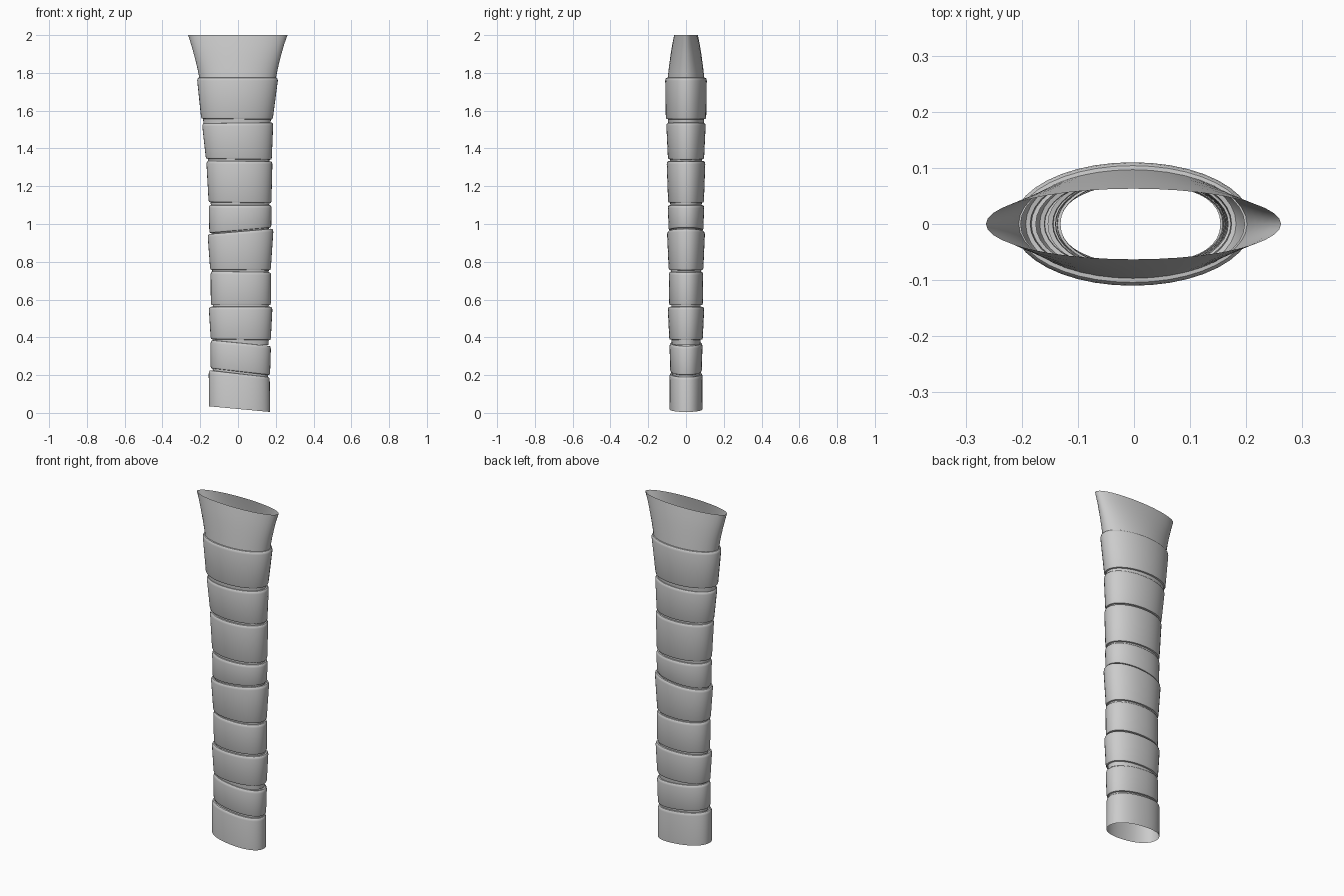
import bpy, bmesh, math

cube = bpy.data.objects.get("Cube")
if cube:
    bpy.data.objects.remove(cube, do_unlink=True)

SIDES = 40

grey = bpy.data.materials.new("neutral_grey")
grey.use_nodes = True
colour = (0.6, 0.6, 0.6, 1)
grey.diffuse_color = colour
grey.node_tree.nodes["Principled BSDF"].inputs["Base Color"].default_value = colour


def ring(bm, section, inset=0, lift=0, power=2):
    """Tilted oval; section = (z left, z right, x left, x right, half depth)."""
    z_left, z_right, x_left, x_right, depth = section
    middle = (x_left + x_right) / 2
    half = (x_right - x_left) / 2 - inset
    depth -= inset
    verts = []
    for i in range(SIDES):
        angle = math.tau * i / SIDES
        c, s = math.cos(angle), math.sin(angle)
        c = math.copysign(abs(c) ** (2 / power), c)
        s = math.copysign(abs(s) ** (2 / power), s)
        z = z_left + (z_right - z_left) * (c + 1) / 2 + lift
        verts.append(bm.verts.new((middle + half * c, depth * s, z)))
    return verts


def tube(name, rings, bm):
    """Skin consecutive rings as one open sleeve."""
    for low, high in zip(rings, rings[1:]):
        for i in range(SIDES):
            j = (i + 1) % SIDES
            bm.faces.new((low[i], low[j], high[j], high[i]))
    mesh = bpy.data.meshes.new(name)
    bm.to_mesh(mesh)
    bm.free()
    mesh.materials.append(grey)
    obj = bpy.data.objects.new(name, mesh)
    bpy.context.collection.objects.link(obj)
    bpy.ops.object.select_all(action='DESELECT')
    obj.select_set(True)
    bpy.context.view_layer.objects.active = obj
    bpy.ops.object.shade_smooth_by_angle(angle=math.radians(40))


# Lower and upper section of each wrapped band, bottom to top
bands = [
    ((.035, .005, -.154, .17, .087), (.225, .19, -.155, .168, .088)),
    ((.235, .2, -.145, .17, .084), (.385, .355, -.145, .174, .087)),
    ((.39, .385, -.145, .174, .089), (.562, .562, -.154, .182, .096)),
    ((.57, .57, -.144, .174, .089), (.75, .745, -.145, .175, .091)),
    ((.757, .755, -.148, .174, .092), (.947, .975, -.16, .187, .1)),
    ((.952, .98, -.152, .176, .092), (1.1, 1.1, -.154, .178, .096)),
    ((1.115, 1.11, -.156, .177, .095), (1.335, 1.332, -.167, .182, .102)),
    ((1.345, 1.34, -.171, .179, .096), (1.533, 1.537, -.189, .186, .104)),
    ((1.557, 1.553, -.196, .185, .107), (1.775, 1.775, -.216, .211, .11)),
]

for number, (low, high) in enumerate(bands, 1):
    bm = bmesh.new()
    power = 2.25 - .025 * number
    steps = []
    if number > 1:
        # Lip tucked into the band below, then a small rounded edge
        steps += [(low, .013, -.025), (low, .011, 0), (low, .003, .002)]
    steps += [(low, 0, .01 if number > 1 else 0)]
    # Rounded shoulder at the top
    steps += [(high, 0, -.016), (high, .002, -.006), (high, .006, -.001), (high, .014, 0)]
    tube(f"band_{number}", [ring(bm, *step, power) for step in steps], bm)

# Flared, open mouth that flattens toward its rim
bm = bmesh.new()
flare = [
    (1.755, -.202, .198, .099),
    (1.8, -.21, .206, .094),
    (1.85, -.221, .217, .088),
    (1.9, -.234, .23, .081),
    (1.95, -.248, .244, .073),
    (2, -.264, .262, .063),
]
tube("flared_mouth", [ring(bm, (z, z, left, right, depth))
                      for z, left, right, depth in flare], bm)
